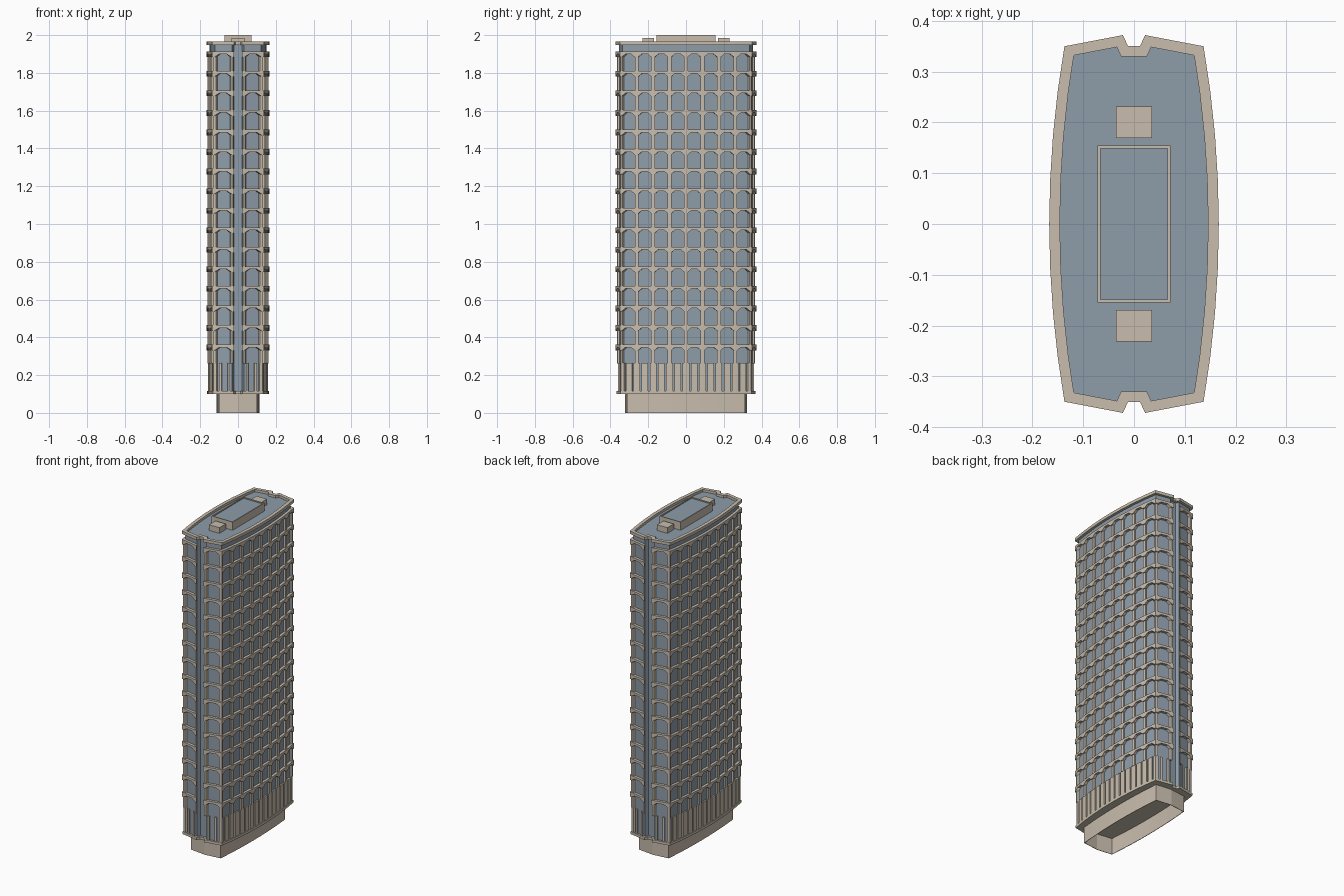
import bpy, bmesh, math
from mathutils import Vector

if "Cube" in bpy.data.objects:
    bpy.data.objects.remove(bpy.data.objects["Cube"])

def material(name, rgb):
    m = bpy.data.materials.new(name)
    m.diffuse_color = (*rgb, 1)
    m.use_nodes = True
    m.node_tree.nodes["Principled BSDF"].inputs["Base Color"].default_value = m.diffuse_color
    return m

STONE = material("warm_stone", (0.58, 0.51, 0.42))
GLASS = material("blue_grey_glass", (0.27, 0.335, 0.395))

def finish(bm, name, mat):
    bmesh.ops.recalc_face_normals(bm, faces=bm.faces)
    me = bpy.data.meshes.new(name)
    bm.to_mesh(me)
    bm.free()
    me.materials.append(mat)
    ob = bpy.data.objects.new(name, me)
    bpy.context.collection.objects.link(ob)
    return ob

def solid(bm, front, back):
    """Solid between two matching polygons."""
    a = [bm.verts.new(p) for p in front]
    b = [bm.verts.new(p) for p in back]
    bm.faces.new(a)
    bm.faces.new(b[::-1])
    n = len(a)
    for i in range(n):
        bm.faces.new((a[i], b[i], b[(i + 1) % n], a[(i + 1) % n]))

def inset(pts, d):
    """Mitred inward offset of a counter-clockwise outline."""
    out = []
    n = len(pts)
    for i in range(n):
        p = pts[i]
        e0 = (p - pts[i - 1]).normalized()
        e1 = (pts[(i + 1) % n] - p).normalized()
        n0, n1 = Vector((-e0.y, e0.x)), Vector((-e1.y, e1.x))
        out.append(p + (n0 + n1) * (d / (1 + n0.dot(n1))))
    return out

def prism(bm, pts, z0, z1):
    solid(bm, [(p.x, p.y, z0) for p in pts], [(p.x, p.y, z1) for p in pts])

def ring(bm, outer, inner, z0, z1):
    n = len(outer)
    loops = [[bm.verts.new((p.x, p.y, z)) for p in pts]
             for pts, z in ((outer, z0), (outer, z1), (inner, z1), (inner, z0))]
    for k in range(4):
        a, b = loops[k], loops[(k + 1) % 4]
        for i in range(n):
            j = (i + 1) % n
            bm.faces.new((a[i], a[j], b[j], b[i]))

# Tower plan: bowed long sides, shallow gabled ends with a notch
BAYS = 8
side = []
for i in range(BAYS + 1):
    s = -1 + 2 * i / BAYS
    side.append(Vector((0.137 + 0.030 * (1 - s * s), 0.350 * s)))
half = side + [Vector((0.022, 0.372)), Vector((0.012, 0.351))]
PLAN = half + [-p for p in half]
# the half turn gives the other side and end
N = len(PLAN)
CORE = 0.016
cache = {}

def at(i, t, d, z):
    """Point on facade edge i, fraction t along it, depth d behind the face."""
    if d not in cache:
        cache[d] = inset(PLAN, d)
    p = cache[d][i].lerp(cache[d][(i + 1) % N], t)
    return (p.x, p.y, z)

def panel(bm, i, profile, d0, d1):
    solid(bm, [at(i, t, d0, z) for t, z in profile],
          [at(i, t, d1, z) for t, z in profile])

def post(bm, i, t0, t1, z0, z1, d0, d1=CORE + 0.002):
    panel(bm, i, [(t0, z0), (t1, z0), (t1, z1), (t0, z1)], d0, d1)

H = len(half)
SIDES = [k + o for o in (0, H) for k in range(BAYS)]
# end bays: edge index and whether the edge runs from corner to notch
ENDS = [(BAYS, True), (H - 1 + H, False), (BAYS + H, True), (H - 1, False)]
# the closing edges of each half are the notch floors; the gabled bays that
# run from notch to corner need the notch's far cheek as a node
PLAN = []
for sgn in (1, -1):
    PLAN += [p * sgn for p in side]
    PLAN += [Vector((x, y)) * sgn for x, y in
             ((0.022, 0.372), (0.012, 0.351), (-0.012, 0.351), (-0.022, 0.372))]
N = len(PLAN)
H = N // 2
SIDES = [k + o for o in (0, H) for k in range(BAYS)]
ENDS = [(BAYS, True), (H - 1, False), (BAYS + H, True), (N - 1, False)]

# Glazed core, its top is the roof
bm = bmesh.new()
prism(bm, inset(PLAN, CORE), 0.105, 1.950)
finish(bm, "glass_core", GLASS)

# Parapet
bm = bmesh.new()
ring(bm, PLAN, inset(PLAN, 0.021), 1.947, 1.965)
finish(bm, "parapet", STONE)

# Upper columns between the bays
Z0, Z1 = 0.262, 1.913
bm = bmesh.new()
for i in SIDES:
    post(bm, i, 0, 0.11, Z0, Z1, 0.006)
    post(bm, i, 0.89, 1, Z0, Z1, 0.006)
for i, corner_first in ENDS:
    a, b = (0.15, 0.11) if corner_first else (0.11, 0.15)
    post(bm, i, 0, a, Z0, Z1, 0.006)
    post(bm, i, 1 - b, 1, Z0, Z1, 0.006)
finish(bm, "upper_columns", STONE)

# Floor bands with haunched undersides
FLOORS, PITCH = 16, 0.1035
bm = bmesh.new()
for f in range(FLOORS):
    peak = 0.347 + f * PITCH
    top, low = peak + 0.014, peak - 0.016
    prof = [(0, top), (0, low), (0.10, low), (0.32, peak),
            (0.68, peak), (0.90, low), (1, low), (1, top)]
    for i in SIDES + [e for e, _ in ENDS]:
        panel(bm, i, prof, 0.0, CORE + 0.001)
finish(bm, "floor_bands", STONE)

# Closely spaced lower columns
bm = bmesh.new()
for i in SIDES:
    for t0, t1 in ((0, 0.2), (0.32, 0.68), (0.8, 1)):
        mid = (t0 + t1) / 2
        w = (t1 - t0) / 2
        if 0 < t0 and t1 < 1:
            w = 0.19
        post(bm, i, mid - w, mid + w, 0.112, 0.264, 0.007)
for i, corner_first in ENDS:
    for t0, t1 in ((0, 0.17), (0.30, 0.42), (0.74, 0.84)):
        if not corner_first:
            t0, t1 = 1 - t1, 1 - t0
        post(bm, i, t0, t1, 0.112, 0.264, 0.007)
finish(bm, "lower_columns", STONE)

# Ledge under the lower columns
bm = bmesh.new()
prism(bm, inset(PLAN, 0.004), 0.100, 0.116)
finish(bm, "ledge", STONE)

# Hollow podium, open underneath
quarter = [Vector((0.101 + 0.014 * (1 - s * s), 0.312 * s))
           for s in (-1 + i / 4 for i in range(9))]
podium = quarter + [Vector((0, 0.324))]
podium += [-p for p in podium]
bm = bmesh.new()
ring(bm, podium, inset(podium, 0.003), 0.0, 0.102)
finish(bm, "podium", STONE)

# Rooftop plant room with a recessed top, and two small housings
def rect(x, y0, y1):
    return [Vector(p) for p in ((-x, y0), (x, y0), (x, y1), (-x, y1))]

bm = bmesh.new()
room = rect(0.072, -0.155, 0.155)
ring(bm, room, inset(room, 0.006), 1.945, 2.0)
finish(bm, "plant_room_walls", STONE)
bm = bmesh.new()
prism(bm, inset(room, 0.005), 1.948, 1.994)
finish(bm, "plant_room_roof", GLASS)
bm = bmesh.new()
for y in (-0.2, 0.2):
    prism(bm, rect(0.035, y - 0.031, y + 0.031), 1.945, 1.985)
finish(bm, "roof_housings", STONE)
